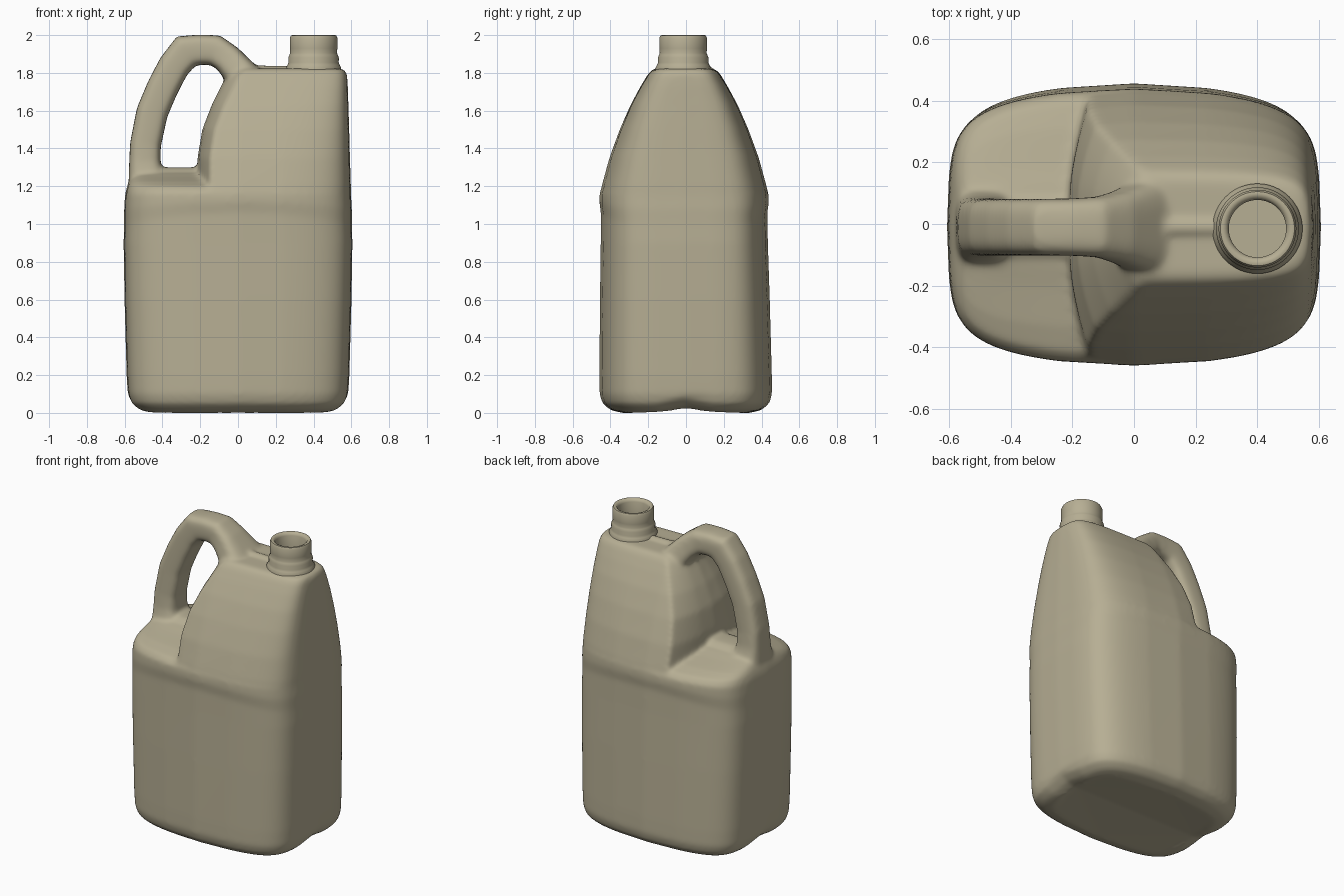
import bpy, bmesh, math
from mathutils import Vector

old = bpy.data.objects.get("Cube")
if old:
    bpy.data.objects.remove(old, do_unlink=True)

plastic = bpy.data.materials.new("khaki plastic")
plastic.use_nodes = True
colour = (0.47, 0.425, 0.295, 1)
plastic.diffuse_color = colour
shader = plastic.node_tree.nodes["Principled BSDF"]
shader.inputs["Base Color"].default_value = colour
shader.inputs["Roughness"].default_value = 0.6


def outline(a, b, power, count):
    """Points of a rounded rectangle."""
    points = []
    for i in range(count):
        t = 2 * math.pi * i / count
        c, s = math.cos(t), math.sin(t)
        points.append((a * math.copysign(abs(c) ** (2 / power), c),
                       b * math.copysign(abs(s) ** (2 / power), s)))
    return points


def bowed(a, b):
    """Tank section: long sides arch outwards, ends arch slightly."""
    return [(x * (1 - 0.05 * (y / b) ** 2), y * (1 - 0.4 * b * (x / a) ** 2))
            for x, y in outline(a, b, 7, 128)]


def loft(bm, rings):
    """Skin a list of point rings and cap both ends."""
    loops = [[bm.verts.new(p) for p in ring] for ring in rings]
    for low, high in zip(loops, loops[1:]):
        for i in range(len(low)):
            j = (i + 1) % len(low)
            bm.faces.new((low[i], low[j], high[j], high[i]))
    bm.faces.new(loops[0][::-1])
    bm.faces.new(loops[-1])


def sweep(bm, path):
    """Rounded bar along (x, z, half thickness, half width) stations."""
    rings = []
    for i, (x, z, thick, wide) in enumerate(path):
        before, after = path[max(i - 1, 0)], path[min(i + 1, len(path) - 1)]
        d = Vector((after[0] - before[0], after[1] - before[1])).normalized()
        rings.append([(x - d.y * u, v - 0.01, z + d.x * u)
                      for u, v in outline(thick, wide, 3.5, 32)])
    loft(bm, rings)


def finish(bm, name):
    bmesh.ops.recalc_face_normals(bm, faces=bm.faces)
    mesh = bpy.data.meshes.new(name)
    bm.to_mesh(mesh)
    bm.free()
    mesh.materials.append(plastic)
    obj = bpy.data.objects.new(name, mesh)
    bpy.context.collection.objects.link(obj)
    mesh.shade_smooth()
    return obj


bm = bmesh.new()

# Lower tank and domed shoulder: height, half width, half depth, drop at the ends
lower = [(0.0, 0.47, 0.34, 0), (0.015, 0.525, 0.4, 0), (0.05, 0.568, 0.442, 0),
         (0.1, 0.584, 0.457, 0), (0.2, 0.59, 0.457, 0), (0.6, 0.601, 0.45, 0),
         (0.9, 0.606, 0.443, 0), (1.06, 0.603, 0.441, 0.06), (1.12, 0.603, 0.45, 0.04),
         (1.17, 0.598, 0.447, 0.01), (1.2, 0.587, 0.415, 0), (1.225, 0.575, 0.33, 0),
         (1.25, 0.563, 0.2, 0), (1.27, 0.53, 0.12, 0)]
rings = []
for z, a, b, drop in lower:
    ring = []
    for x, y in bowed(a, b):
        notch = 0.025 * math.exp(-(y / 0.08) ** 2) if z < 0.06 and abs(x) > 0.4 else 0
        ring.append((x, y - 0.01 * min(z, 1), z - drop * (x / a) ** 2 + notch))
    rings.append(ring)
loft(bm, rings)

# Tapered upper tank, cut off by a bowed wall behind the grip
upper = [(1.0, -0.1, 0.56, 0.4), (1.13, -0.2, 0.599, 0.448), (1.2, -0.215, 0.598, 0.437),
         (1.35, -0.215, 0.593, 0.396), (1.5, -0.19, 0.589, 0.341),
         (1.63, -0.14, 0.585, 0.284), (1.73, -0.09, 0.582, 0.23),
         (1.79, -0.06, 0.578, 0.194), (1.813, -0.04, 0.568, 0.175),
         (1.823, -0.02, 0.55, 0.155)]
rings = [[(max(x, wall + 0.07 * (y / b) ** 2), y - 0.01, z) for x, y in bowed(a, b)]
         for z, wall, a, b in upper]
loft(bm, rings)

# Grip with its sloping, flared bridge to the tank top
sweep(bm, [(-0.48, 1.1, 0.1, 0.18), (-0.48, 1.2, 0.1, 0.15), (-0.488, 1.27, 0.09, 0.115),
           (-0.493, 1.33, 0.083, 0.1), (-0.49, 1.42, 0.082, 0.094),
           (-0.455, 1.59, 0.084, 0.092), (-0.4, 1.72, 0.084, 0.092),
           (-0.34, 1.835, 0.084, 0.092), (-0.275, 1.915, 0.092, 0.092),
           (-0.2, 1.923, 0.08, 0.093), (-0.12, 1.92, 0.082, 0.098),
           (-0.055, 1.875, 0.079, 0.115), (0.02, 1.79, 0.088, 0.148),
           (0.1, 1.71, 0.09, 0.165)])

# Saddle below the grip opening
sweep(bm, [(-0.52, 1.2, 0.1, 0.11), (-0.4, 1.2, 0.1, 0.11),
           (-0.25, 1.2, 0.1, 0.11), (-0.1, 1.2, 0.1, 0.11)])

# Fine rib between bridge and neck
sweep(bm, [(0.05, 1.82, 0.022, 0.02), (0.32, 1.815, 0.022, 0.02)])

body = finish(bm, "container_body")
remesh = body.modifiers.new("Fuse", 'REMESH')
remesh.mode = 'VOXEL'
remesh.voxel_size = 0.012
remesh.use_smooth_shade = True
soften = body.modifiers.new("Soften", 'SMOOTH')
soften.factor = 0.5
soften.iterations = 14

# Turned neck with an open mouth and an inner floor
profile = [(0.145, 1.79), (0.146, 1.828), (0.138, 1.842), (0.133, 1.855), (0.134, 1.88),
           (0.128, 1.895), (0.124, 1.905), (0.126, 1.93), (0.126, 1.985), (0.12, 1.998),
           (0.112, 2.0), (0.1, 1.995), (0.093, 1.98), (0.093, 1.88)]
bm = bmesh.new()
steps = 48
loft(bm, [[(0.4 + r * math.cos(2 * math.pi * i / steps),
            -0.015 + r * math.sin(2 * math.pi * i / steps), z)
           for i in range(steps)] for r, z in profile])
neck = finish(bm, "neck")
bpy.ops.object.select_all(action='DESELECT')
neck.select_set(True)
bpy.context.view_layer.objects.active = neck
bpy.ops.object.shade_smooth_by_angle(angle=math.radians(50))
